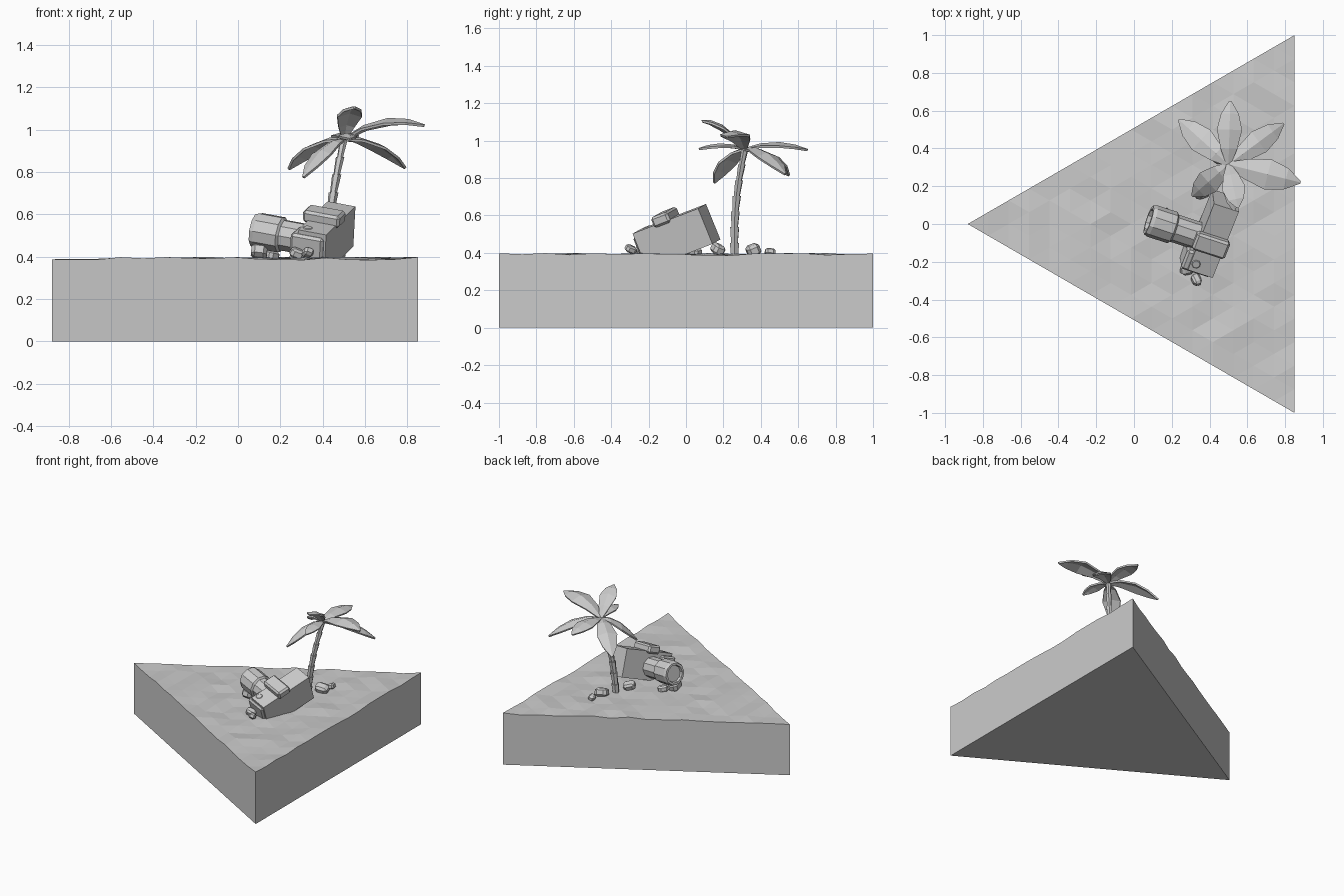
import bpy, bmesh, math, random
from mathutils import Vector, Matrix, Euler

if "Cube" in bpy.data.objects:
    bpy.data.objects.remove(bpy.data.objects["Cube"])

random.seed(4)


def make_object(name, bm):
    bmesh.ops.recalc_face_normals(bm, faces=bm.faces[:])
    mesh = bpy.data.meshes.new(name)
    bm.to_mesh(mesh)
    bm.free()
    obj = bpy.data.objects.new(name, mesh)
    bpy.context.collection.objects.link(obj)
    return obj


def skin_rings(bm, rings):
    """Join equal-sized loops of points into a closed skin."""
    loops = [[bm.verts.new(p) for p in ring] for ring in rings]
    n = len(loops[0])
    for a, b in zip(loops, loops[1:]):
        for i in range(n):
            j = (i + 1) % n
            bm.faces.new((a[i], a[j], b[j], b[i]))
    bm.faces.new(loops[0])
    bm.faces.new(loops[-1])


# Triangular sand slab with a rippled, faceted top
bm = bmesh.new()
A, B, C = Vector((-0.88, 0, 0)), Vector((0.85, -1, 0)), Vector((0.85, 1, 0))
N = 16
rows = []
for i in range(N + 1):
    row = []
    for j in range(i + 1):
        p = A + (B - A) * (i / N) + (C - B) * (j / N)
        p.z = 0.391 + random.uniform(-0.007, 0.008)
        row.append(bm.verts.new(p))
    rows.append(row)
for i in range(N):
    for j in range(i + 1):
        bm.faces.new((rows[i][j], rows[i + 1][j], rows[i + 1][j + 1]))
        if j < i:
            bm.faces.new((rows[i][j], rows[i + 1][j + 1], rows[i][j + 1]))
rim = [e for e in bm.edges if e.is_boundary]
new = bmesh.ops.extrude_edge_only(bm, edges=rim)["geom"]
for v in new:
    if isinstance(v, bmesh.types.BMVert):
        v.co.z = 0
bmesh.ops.holes_fill(bm, edges=[e for e in bm.edges if e.is_boundary], sides=0)
make_object("sand_slab", bm)

# Camera frame: yawed, lens tipped up, one end sunk in the sand
CAM = (Matrix.Translation((0.415, -0.05, 0.485))
       @ Matrix.Rotation(math.radians(-18), 4, 'Z')
       @ Matrix.Rotation(math.radians(10), 4, 'Y')
       @ Matrix.Rotation(math.radians(20), 4, 'X'))


def camera_box(name, lo, hi, bevel=0.0):
    lo, hi = Vector(lo), Vector(hi)
    bm = bmesh.new()
    bmesh.ops.create_cube(bm, size=1)
    for v in bm.verts:
        v.co = Vector([(lo[k] + hi[k]) / 2 + v.co[k] * (hi[k] - lo[k]) for k in range(3)])
    if bevel:
        bmesh.ops.bevel(bm, geom=bm.edges[:], offset=bevel, segments=1, affect='EDGES')
    bm.transform(CAM)
    return make_object(name, bm)


def camera_lathe(name, profile, axis, centre, sides=10):
    """Profile of (distance, radius) swept round a local camera axis."""
    bm = bmesh.new()
    rings = []
    for d, r in profile:
        ring = []
        for i in range(sides):
            a = 2 * math.pi * (i + 0.5) / sides
            u, w = r * math.cos(a), r * math.sin(a)
            q = Vector((d, u, w)) if axis == 'X' else Vector((u, w, d))
            ring.append(CAM @ (q + Vector(centre)))
        rings.append(ring)
    skin_rings(bm, rings)
    return make_object(name, bm)


camera_box("camera_body", (-0.07, -0.2, -0.1), (0.07, 0.2, 0.105))
camera_box("camera_grip", (-0.105, -0.215, -0.1), (0.06, -0.1, 0.085), 0.012)
camera_box("viewfinder_hump", (-0.1, -0.07, 0.09), (0.085, 0.03, 0.15), 0.012)
camera_lathe("shutter_button", [(0.08, 0.028), (0.102, 0.028), (0.108, 0.02)],
             'Z', (-0.04, -0.155, 0), 8)
camera_lathe("lens_barrel", [(-0.06, 0.075), (-0.2, 0.075), (-0.21, 0.087), (-0.325, 0.087),
                             (-0.345, 0.08), (-0.345, 0.064), (-0.325, 0.06)],
             'X', (0, -0.04, -0.005))

# Palm trunk: stacked segments that flare slightly at each joint
bm = bmesh.new()
foot, crown = Vector((0.41, 0.26, 0.37)), Vector((0.5, 0.315, 0.955))


def trunk_point(t):
    return foot.lerp(crown, t) + Vector((-0.01, -0.02, 0)) * math.sin(math.pi * t)


SEG = 7
for s in range(SEG):
    rings = []
    r = 0.027 - 0.010 * s / SEG
    for t, k in ((s / SEG, 0.8), ((s + 1) / SEG, 1.05)):
        c = trunk_point(t)
        rings.append([c + Vector((r * k * math.cos(a), r * k * math.sin(a), 0))
                      for a in [2 * math.pi * i / 6 + s for i in range(6)]])
    skin_rings(bm, rings)
make_object("palm_trunk", bm)


# Palm leaves: arched, folded along the midrib
def leaf(name, tip, half_width, arch):
    bm = bmesh.new()
    tip = Vector(tip)
    out = (tip - crown) * Vector((1, 1, 0)).length
    side = Vector((-out.y, out.x, 0)).normalized()
    strips = []
    for t, w in ((0, 0.15), (0.25, 0.65), (0.55, 1), (0.8, 0.7), (1, 0.06)):
        c = crown.lerp(tip, t) + Vector((0, 0, arch * 4 * t * (1 - t)))
        w *= half_width
        drop = Vector((0, 0, -0.3 * w))
        strips.append([bm.verts.new(p) for p in (c - side * w + drop, c, c + side * w + drop)])
    for a, b in zip(strips, strips[1:]):
        for i in range(2):
            bm.faces.new((a[i], a[i + 1], b[i + 1], b[i]))
    obj = make_object(name, bm)
    mod = obj.modifiers.new("thickness", 'SOLIDIFY')
    mod.thickness = 0.012
    mod.offset = 0


LEAVES = [((0.51, 0.65, 0.95), 0.065, 0.035), ((0.79, 0.53, 0.82), 0.065, 0.05),
          ((0.88, 0.22, 1.02), 0.08, 0.06), ((0.55, 0.085, 1.105), 0.06, 0.045),
          ((0.31, 0.15, 0.775), 0.065, 0.045), ((0.24, 0.55, 0.815), 0.07, 0.05),
          ((0.53, 0.07, 0.955), 0.045, 0.025)]
for n, (tip, w, arch) in enumerate(LEAVES):
    leaf(f"palm_leaf_{n + 1}", tip, w, arch)

# Loose stones: chamfered, randomly turned blocks
ROCKS = [(0.10, -0.01, 0.425, 0.042), (0.16, 0.05, 0.405, 0.03), (0.28, -0.24, 0.415, 0.03),
         (0.33, -0.295, 0.42, 0.026), (0.36, 0.17, 0.42, 0.036), (0.46, 0.36, 0.415, 0.04),
         (0.48, 0.45, 0.405, 0.024)]
for n, (x, y, z, r) in enumerate(ROCKS):
    bm = bmesh.new()
    bmesh.ops.create_cube(bm, size=2 * r)
    bmesh.ops.bevel(bm, geom=bm.edges[:], offset=0.45 * r, segments=1, affect='EDGES')
    turn = Euler([random.uniform(-0.4, 0.4), random.uniform(-0.4, 0.4), random.uniform(0, 3)])
    bm.transform(Matrix.Translation((x, y, z)) @ turn.to_matrix().to_4x4()
                 @ Matrix.Diagonal((1.15, 0.9, 0.75, 1)))
    make_object(f"stone_{n + 1}", bm)
